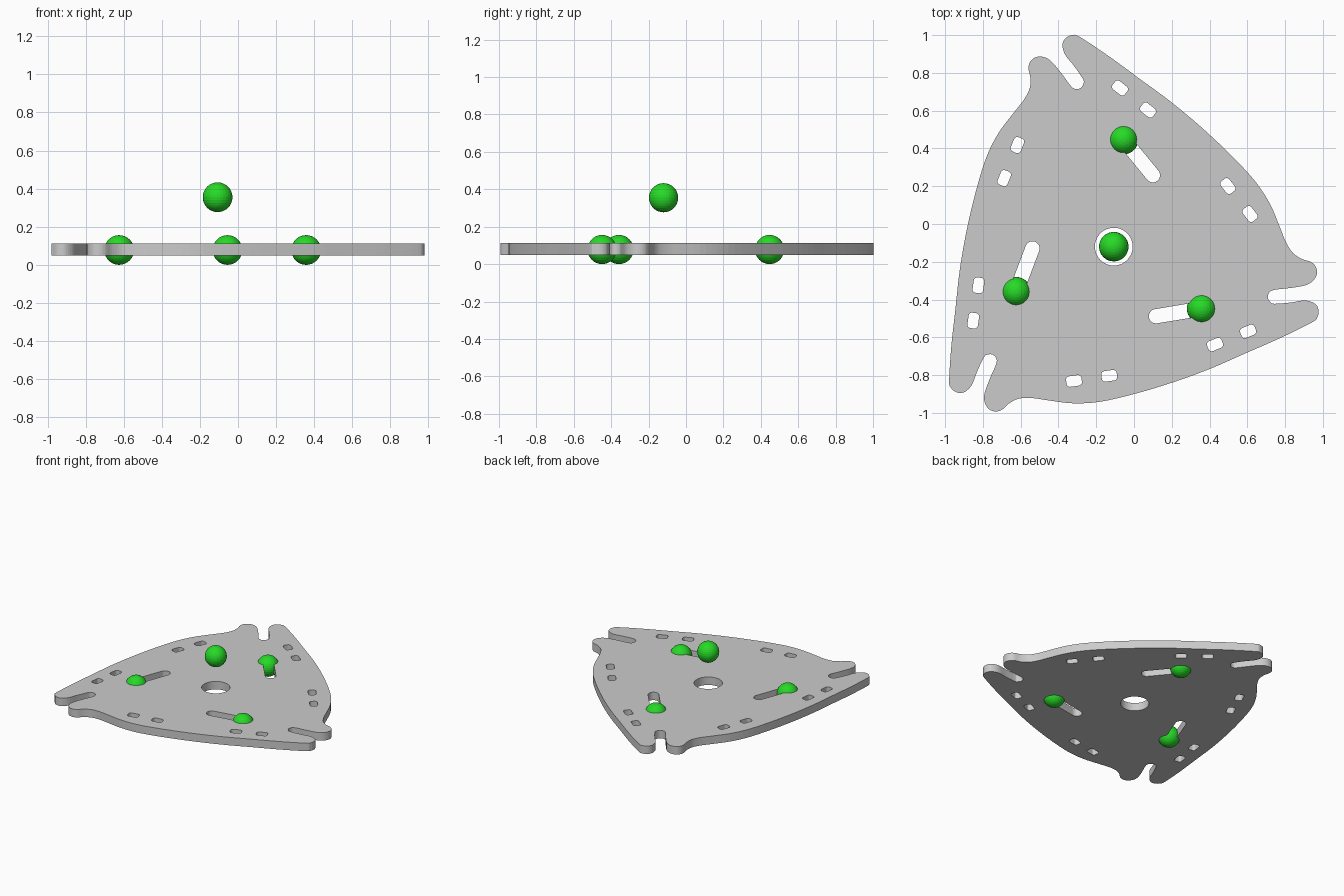
import bpy, bmesh
from math import sin, cos, pi, radians
from mathutils import Vector, Matrix

if "Cube" in bpy.data.objects:
    bpy.data.objects.remove(bpy.data.objects["Cube"])

C = Vector((-0.107, -0.12))          # centre of the three-fold symmetry
Z0, Z1 = 0.05, 0.112                 # plate bottom and top


def turn(p, k):
    """Rotate a point by k thirds of a turn clockwise about C."""
    return C + Matrix.Rotation(-k * 2 * pi / 3, 2) @ (Vector(p) - C)


def smooth_loop(pts, n=4):
    """Closed Catmull-Rom curve through the points."""
    out, m = [], len(pts)
    for i in range(m):
        a, b, c, d = (pts[(i + j) % m] for j in (-1, 0, 1, 2))
        for s in range(n):
            t = s / n
            out.append(0.5 * (2 * b + (c - a) * t + (2 * a - 5 * b + 4 * c - d) * t * t
                              + (3 * b - a - 3 * c + d) * t ** 3))
    return out


def rounded_rect(c, length, width, r, ang, n=6):
    """Rounded rectangle outline, also used for slots and circles."""
    hx, hy = length / 2 - r, width / 2 - r
    rot, pts = Matrix.Rotation(ang, 2), []
    for q, (sx, sy) in enumerate(((1, 1), (-1, 1), (-1, -1), (1, -1))):
        for i in range(n + 1):
            a = q * pi / 2 + i / n * pi / 2
            pts.append(Vector(c) + rot @ Vector((sx * hx + r * cos(a), sy * hy + r * sin(a))))
    return [p for i, p in enumerate(pts) if (p - pts[i - 1]).length > 1e-4]


# Outline of one third: lobe beside the notch, long side, second lobe, notch
third = [(-.270, .767), (-.317, .836), (-.360, .889), (-.376, .926), (-.376, .963),
         (-.354, .990), (-.323, 1.0), (-.286, .990), (-.127, .884), (.032, .767),
         (.190, .651), (.349, .519), (.508, .370), (.640, .228), (.720, .106),
         (.772, -.016), (.804, -.095), (.841, -.153), (.889, -.185), (.937, -.201),
         (.963, -.228), (.968, -.265), (.947, -.302), (.905, -.325), (.825, -.339),
         (.741, -.349), (.715, -.365), (.709, -.391), (.722, -.413)]
outline = smooth_loop([turn(p, k) for k in range(3) for p in third])

# Openings: centre hole, long slots, paired small windows
ball, slot_end = Vector((-.055, .447)), Vector((.100, .258))
axis = ball - slot_end
loops = [outline, rounded_rect(C, .2, .2, .0999, 0, 10)]
windows = [((-.074, .720), -38), ((.074, .603), -38), ((.497, .201), -52), ((.614, .053), -52)]
for k in range(3):
    spin = -k * 2 * pi / 3
    mid = turn((ball + slot_end) / 2, k)
    loops.append(rounded_rect(mid, axis.length + .076, .076, .0379,
                              math_ang := Vector((1, 0)).angle_signed(axis) * -1 + spin))
    for p, a in windows:
        loops.append(rounded_rect(turn(p, k), .082, .056, .018, radians(a) + spin, 4))

# Plate: filled 2D curve given thickness, then turned into a mesh
cu = bpy.data.curves.new("plate_profile", 'CURVE')
cu.dimensions = '2D'
cu.fill_mode = 'BOTH'
cu.extrude = (Z1 - Z0) / 2
for pts in loops:
    sp = cu.splines.new('POLY')
    sp.points.add(len(pts) - 1)
    for q, p in zip(sp.points, pts):
        q.co = (p.x, p.y, 0, 1)
    sp.use_cyclic_u = True
tmp = bpy.data.objects.new("plate_profile", cu)
bpy.context.collection.objects.link(tmp)
bpy.context.view_layer.update()
me = bpy.data.meshes.new_from_object(tmp.evaluated_get(bpy.context.evaluated_depsgraph_get()))
bpy.data.objects.remove(tmp)
bm = bmesh.new()
bm.from_mesh(me)
bmesh.ops.remove_doubles(bm, verts=bm.verts, dist=1e-5)
bmesh.ops.recalc_face_normals(bm, faces=bm.faces)
for f in bm.faces:
    f.smooth = False
bmesh.ops.translate(bm, verts=bm.verts, vec=(0, 0, (Z0 + Z1) / 2))
bm.to_mesh(me)
bm.free()
bpy.context.collection.objects.link(bpy.data.objects.new("plate", me))

# Green balls: three seated in the slots, one floating above the centre hole
green = bpy.data.materials.new("green")
green.diffuse_color = (0.02, 0.7, 0.02, 1)
green.use_nodes = True
green.node_tree.nodes["Principled BSDF"].inputs["Base Color"].default_value = green.diffuse_color


def add_ball(name, x, y, z, r):
    bpy.ops.mesh.primitive_uv_sphere_add(segments=32, ring_count=16, radius=r, location=(x, y, z))
    o = bpy.context.object
    o.name = name
    o.data.materials.append(green)


for k in range(3):
    p = turn(ball, k)
    add_ball(f"slot_ball_{k + 1}", p.x, p.y, .078, .078)
add_ball("centre_ball", C.x, C.y, .355, .078)
